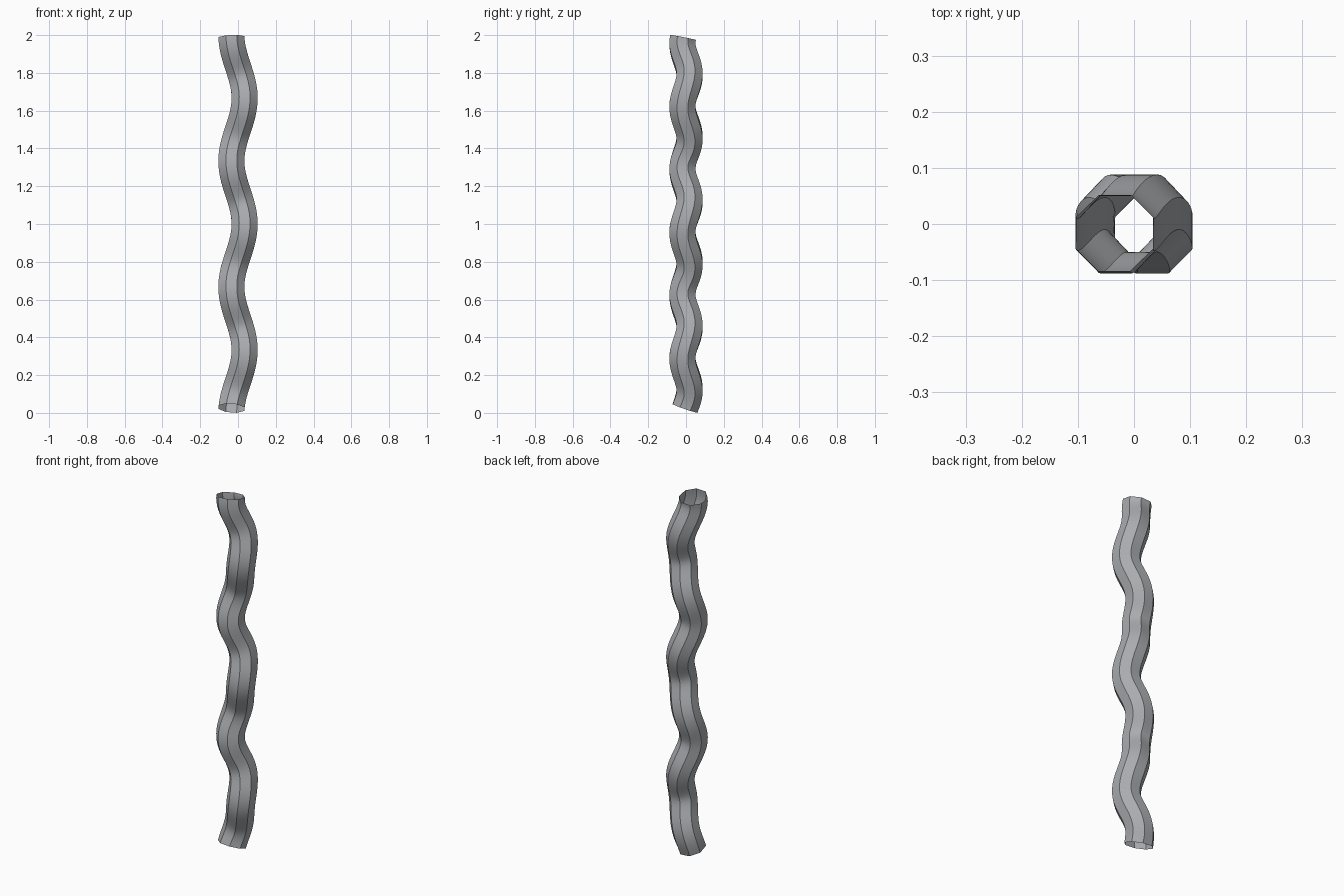
import bpy, bmesh
from math import sin, cos, pi, radians
from mathutils import Vector

cube = bpy.data.objects.get("Cube")
if cube:
    bpy.data.objects.remove(cube, do_unlink=True)

SIDES, RINGS = 8, 120
APOTHEM = 0.069
RADIUS = APOTHEM / cos(pi / SIDES)
Z_LOW, Z_HIGH = 0.025, 1.987
SWAY_X, SWAY_Y = 0.035, 0.019
FREQ_X, FREQ_Y, SHIFT_Y = 3 * pi, 6 * pi, 0.123

# Grey material
grey = bpy.data.materials.new("steel grey")
grey.use_nodes = True
colour = (0.40, 0.41, 0.43, 1.0)
grey.diffuse_color = colour
grey.node_tree.nodes["Principled BSDF"].inputs["Base Color"].default_value = colour


def centre(z):
    """Centre line, swaying twice as fast in y as in x."""
    return Vector((-SWAY_X * cos(FREQ_X * z),
                   SWAY_Y * cos(FREQ_Y * (z - SHIFT_Y)), z))


def ring_points(z):
    """Octagon square to the centre line, flat sides facing the axes."""
    tangent = (centre(z + 0.001) - centre(z - 0.001)).normalized()
    across = Vector((0, 1, 0)).cross(tangent).normalized()
    depth = tangent.cross(across)
    for i in range(SIDES):
        a = 2 * pi * (i + 0.5) / SIDES
        yield centre(z) + RADIUS * (cos(a) * across + sin(a) * depth)


# Open wavy tube
bm = bmesh.new()
rings = []
for k in range(RINGS + 1):
    z = Z_LOW + (Z_HIGH - Z_LOW) * k / RINGS
    rings.append([bm.verts.new(p) for p in ring_points(z)])
for low, high in zip(rings, rings[1:]):
    for i in range(SIDES):
        j = (i + 1) % SIDES
        bm.faces.new((low[i], low[j], high[j], high[i]))
mesh = bpy.data.meshes.new("wavy_tube")
bm.to_mesh(mesh)
bm.free()
mesh.materials.append(grey)
tube = bpy.data.objects.new("wavy_tube", mesh)
bpy.context.collection.objects.link(tube)

# Smooth along the length, crisp between the eight sides
bpy.ops.object.select_all(action="DESELECT")
tube.select_set(True)
bpy.context.view_layer.objects.active = tube
bpy.ops.object.shade_smooth_by_angle(angle=radians(30))
